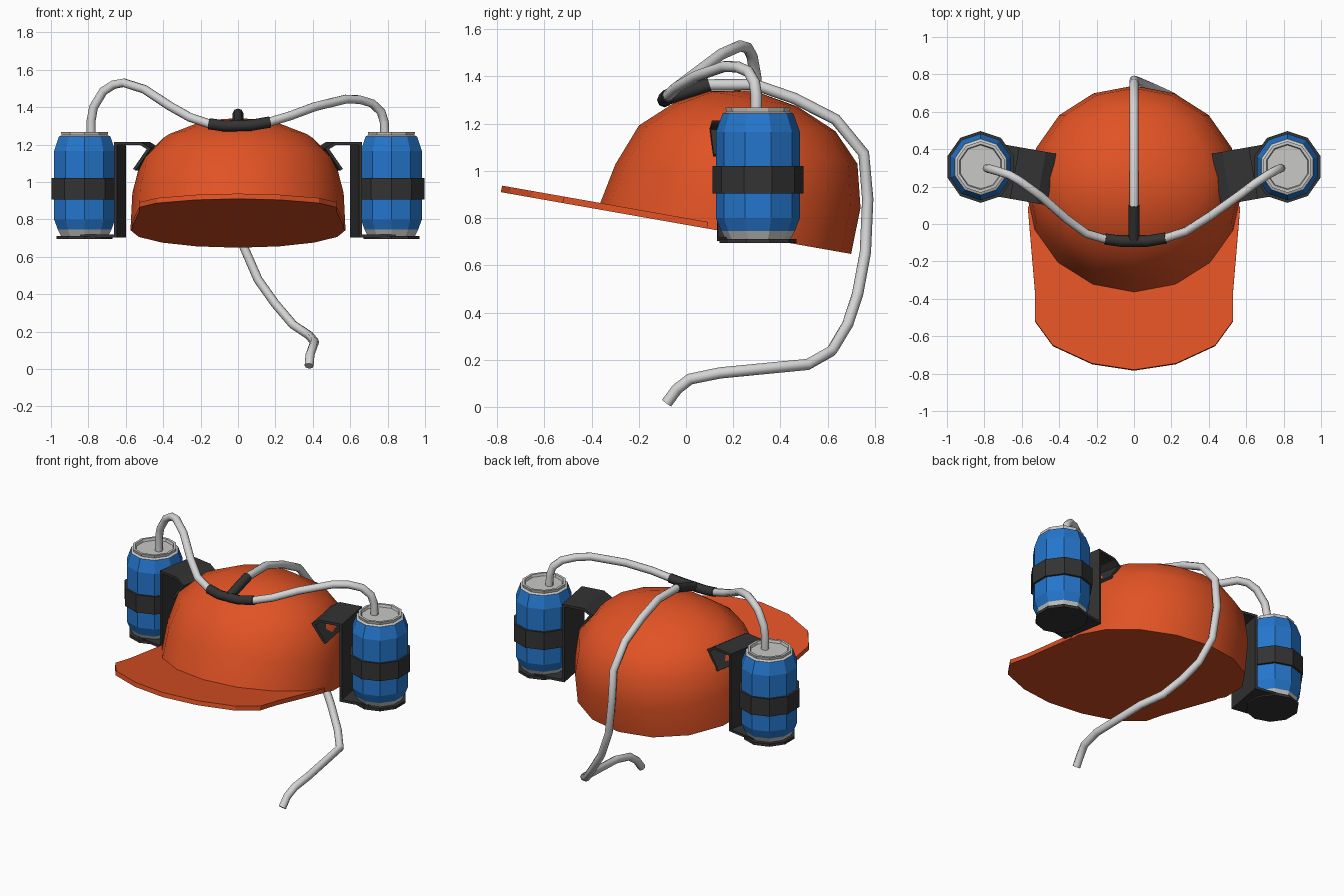
import bpy, bmesh, math

if "Cube" in bpy.data.objects:
    bpy.data.objects.remove(bpy.data.objects["Cube"])

def material(name, rgb):
    m = bpy.data.materials.new(name)
    m.diffuse_color = (*rgb, 1)
    m.use_nodes = True
    m.node_tree.nodes["Principled BSDF"].inputs["Base Color"].default_value = m.diffuse_color
    return m

ORANGE = material("orange", (0.75, 0.085, 0.018))
BLUE = material("blue", (0.018, 0.18, 0.60))
METAL = material("silver", (0.58, 0.58, 0.57))
TUBE = material("clear_grey", (0.66, 0.66, 0.66))
BLACK = material("black", (0.033, 0.033, 0.033))

def make(name, verts, faces, mats, smooth=None, rule=None):
    """Mesh object with outward normals; rule(face centre) picks the material."""
    me = bpy.data.meshes.new(name)
    me.from_pydata(verts, [], faces)
    bm = bmesh.new()
    bm.from_mesh(me)
    bmesh.ops.remove_doubles(bm, verts=bm.verts, dist=1e-5)
    bmesh.ops.recalc_face_normals(bm, faces=bm.faces)
    bm.to_mesh(me)
    bm.free()
    for m in mats:
        me.materials.append(m)
    if rule:
        for p in me.polygons:
            p.material_index = rule(p.center)
    ob = bpy.data.objects.new(name, me)
    bpy.context.collection.objects.link(ob)
    if smooth:
        bpy.ops.object.select_all(action='DESELECT')
        ob.select_set(True)
        bpy.context.view_layer.objects.active = ob
        bpy.ops.object.shade_smooth_by_angle(angle=math.radians(smooth))
    return ob

def skin(rings, closed_ends=True):
    """Join equal rings of points into one surface."""
    n = len(rings[0])
    verts = [p for r in rings for p in r]
    faces = [(i * n + j, i * n + (j + 1) % n, (i + 1) * n + (j + 1) % n, (i + 1) * n + j)
             for i in range(len(rings) - 1) for j in range(n)]
    if closed_ends:
        faces += [tuple(range(n)), tuple(range(len(verts) - n, len(verts)))]
    return verts, faces

# ---- Hat: coordinates in a plane tipped 10 degrees (u back, n up) ----
C, S = math.cos(math.radians(10)), math.sin(math.radians(10))

def hat(x, u, n):
    return (x, 0.168 + u * C + n * S, 0.742 - u * S + n * C)

# crown: height, front radius, back radius, side radius
crown = [(0, .55, .54, .575), (.2, .51, .545, .565), (.38, .44, .50, .52),
         (.5, .31, .385, .40), (.575, .17, .21, .22)]
SEG = 16
rings = []
for n, rf, rb, rs in crown:
    ring = []
    for k in range(SEG):
        a = 2 * math.pi * k / SEG
        c = math.cos(a)
        ring.append(hat(rs * math.sin(a), -c * (rf if c > 0 else rb), n))
    rings.append(ring)
verts, faces = skin(rings)
top = faces.pop()
verts.append(hat(0, 0.01, 0.61))
faces += [(top[i], top[(i + 1) % SEG], len(verts) - 1) for i in range(SEG)]
make("hat_crown", verts, faces, [ORANGE], smooth=50)

# brim: flat slab
half = [(.568, -.08), (.53, -.536), (.53, -.70), (.434, -.834), (.225, -.932)]
outline = half + [(0, -.967)] + [(-x, u) for x, u in reversed(half)]
verts, faces = skin([[hat(x, u, n) for x, u in outline] for n in (0, .028)])
make("hat_brim", verts, faces, [ORANGE])

# ---- Cans and holders, one per side ----
CX, CY, SIDES = 0.82, 0.305, 10

def lathe(profile, s):
    return [[(s * (CX + .965 * r * math.cos(a)), CY + r * math.sin(a), z)
             for a in (math.pi / 2 + 2 * math.pi * k / SIDES for k in range(SIDES))]
            for r, z in profile]

can_profile = [(.125, .712), (.135, .706), (.156, .745), (.178, .80), (.178, 1.165),
               (.15, 1.243), (.134, 1.250), (.138, 1.268), (.122, 1.268), (.117, 1.252)]
band_profile = [(.178, .905), (.192, .905), (.192, 1.02), (.178, 1.02)]
strap = [(0, .703), (-.2, .703), (-.2, 1.198), (-.325, 1.198), (-.362, 1.175), (-.288, 1.07)]

def holder_strip(s, width=.28, t=.016):
    """Bent strip: offset the path for thickness, extrude sideways, turn 10 degrees."""
    n = len(strap)
    offset = []
    for i, (r, z) in enumerate(strap):
        norms = []
        for j in (i - 1, i):
            if 0 <= j < n - 1:
                dx, dz = strap[j + 1][0] - strap[j][0], strap[j + 1][1] - strap[j][1]
                L = math.hypot(dx, dz)
                norms.append((dz / L, -dx / L))
        mx, mz = sum(a for a, b in norms) / len(norms), sum(b for a, b in norms) / len(norms)
        k = t / (mx * mx + mz * mz)
        offset.append((r + mx * k, z + mz * k))
    rings = []
    for (r0, z0), (r1, z1) in zip(strap, offset):
        ring = []
        for r, w, z in ((r0, -width / 2, z0), (r0, width / 2, z0),
                        (r1, width / 2, z1), (r1, -width / 2, z1)):
            ring.append((s * (CX + r * C - w * S), CY + r * S + w * C, z))
        rings.append(ring)
    return skin(rings)

for side, s in (("right", 1), ("left", -1)):
    make("can_" + side, *skin(lathe(can_profile, s)), [METAL, BLUE],
         rule=lambda c: 1 if .75 < c.z < 1.24 else 0)
    v, f = skin(lathe(band_profile, s), closed_ends=False)
    make("can_band_" + side, v, f, [BLACK])
    make("holder_base_" + side, *skin(lathe([(.163, .694), (.163, .712)], s)), [BLACK])
    make("holder_bracket_" + side, *holder_strip(s), [BLACK])

# ---- Tubes ----
def tube(name, pts, radius, mat):
    cu = bpy.data.curves.new(name + "_path", 'CURVE')
    cu.dimensions = '3D'
    cu.bevel_depth, cu.bevel_resolution, cu.use_fill_caps = radius, 2, True
    sp = cu.splines.new('POLY')
    sp.points.add(len(pts) - 1)
    for p, co in zip(sp.points, pts):
        p.co = (*co, 1)
    tmp = bpy.data.objects.new(name + "_path", cu)
    bpy.context.collection.objects.link(tmp)
    bpy.context.view_layer.update()
    me = bpy.data.meshes.new_from_object(tmp.evaluated_get(bpy.context.evaluated_depsgraph_get()))
    verts = [tuple(v.co) for v in me.vertices]
    faces = [tuple(p.vertices) for p in me.polygons]
    bpy.data.objects.remove(tmp)
    make(name, verts, faces, [mat], smooth=60)

tube("left_tube", [(-.785, .298, 1.25), (-.785, .298, 1.33), (-.772, .295, 1.40), (-.72, .28, 1.485),
                   (-.665, .262, 1.52), (-.61, .23, 1.53), (-.50, .15, 1.495), (-.364, .03, 1.405),
                   (-.257, -.05, 1.345), (-.14, -.085, 1.306)], .024, TUBE)
tube("right_tube", [(.785, .298, 1.25), (.782, .298, 1.32), (.765, .29, 1.375), (.717, .265, 1.42),
                    (.65, .22, 1.44), (.578, .165, 1.443), (.41, .045, 1.402), (.278, -.04, 1.353),
                    (.16, -.078, 1.318)], .024, TUBE)
tube("drinking_tube", [(0, .08, 1.364), (0, .29, 1.366), (0, .46, 1.307), (0, .634, 1.218),
                       (0, .753, 1.074), (0, .77, .88), (.03, .76, .655), (.107, .727, .478),
                       (.198, .685, .35), (.294, .617, .237), (.38, .516, .18), (.41, .144, .144),
                       (.40, .017, .118), (.385, -.038, .076), (.38, -.082, .016)], .024, TUBE)

# T-shaped connector
tube("connector_bar", [(-.155, -.08, 1.311), (-.07, -.092, 1.299), (.07, -.092, 1.303),
                       (.17, -.075, 1.32)], .03, BLACK)
tube("connector_stem", [(0, -.09, 1.305), (0, .0, 1.335), (0, .10, 1.365)], .029, BLACK)
